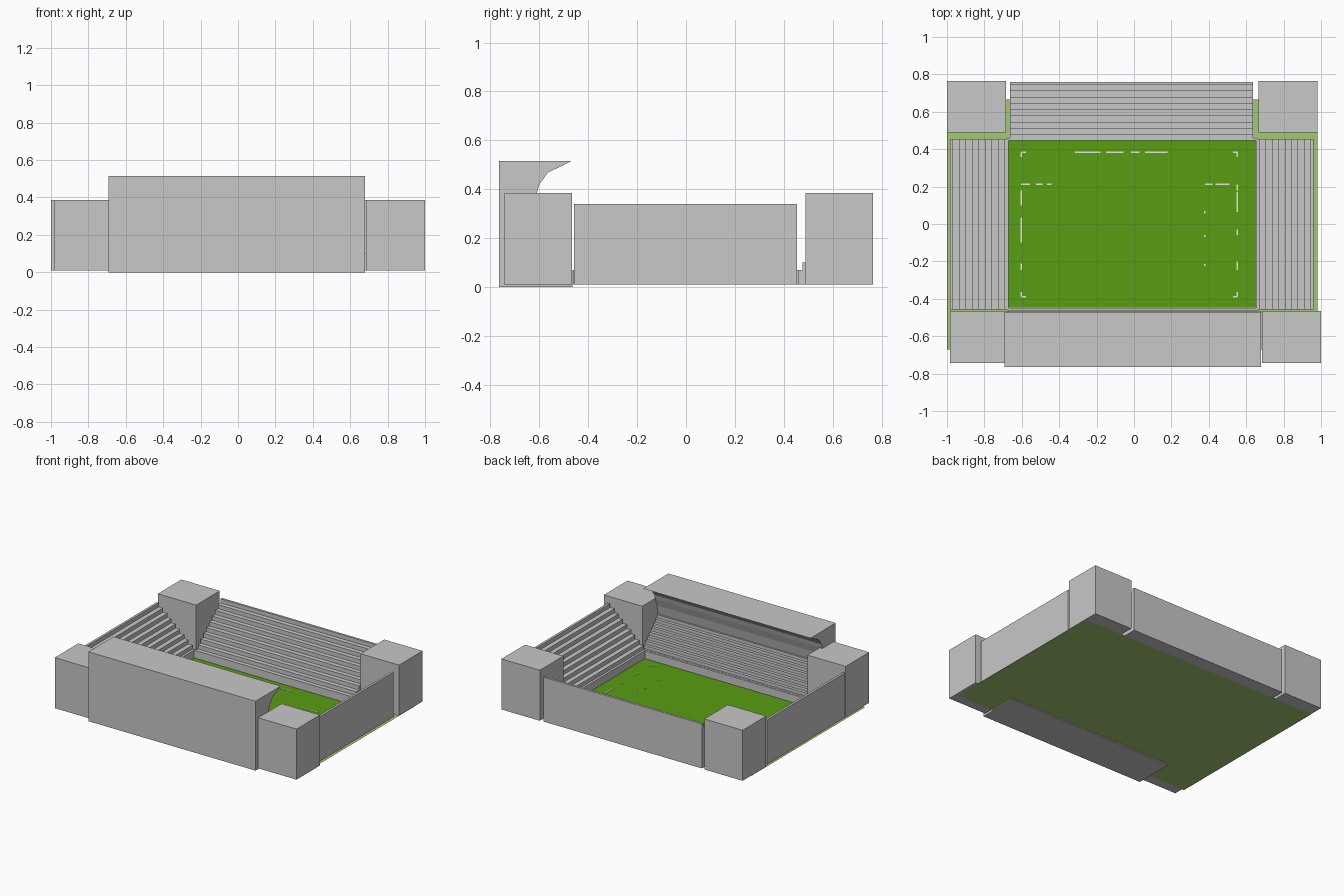
import bpy, bmesh
from mathutils import Vector

if "Cube" in bpy.data.objects:
    bpy.data.objects.remove(bpy.data.objects["Cube"])


def material(name, rgb):
    m = bpy.data.materials.new(name)
    m.diffuse_color = (*rgb, 1)
    m.use_nodes = True
    m.node_tree.nodes["Principled BSDF"].inputs["Base Color"].default_value = m.diffuse_color
    return m


GREY = material("concrete grey", (0.58, 0.58, 0.58))
PITCH = material("pitch green", (0.098, 0.345, 0.006))
GRASS = material("light grass green", (0.36, 0.58, 0.165))
WHITE = material("line white", (0.85, 0.85, 0.85))


def finish(name, bm, mat):
    if len(bm.faces) > 1:
        bmesh.ops.recalc_face_normals(bm, faces=bm.faces)
    me = bpy.data.meshes.new(name)
    bm.to_mesh(me)
    bm.free()
    me.materials.append(mat)
    ob = bpy.data.objects.new(name, me)
    bpy.context.collection.objects.link(ob)
    return ob


def add_box(bm, x0, x1, y0, y1, z0, z1):
    vs = bmesh.ops.create_cube(bm, size=1)["verts"]
    for v in vs:
        v.co = ((x0 + x1) / 2 + v.co.x * (x1 - x0),
                (y0 + y1) / 2 + v.co.y * (y1 - y0),
                (z0 + z1) / 2 + v.co.z * (z1 - z0))


def box(name, mat, *dims):
    bm = bmesh.new()
    add_box(bm, *dims)
    return finish(name, bm, mat)


def sheet(name, mat, x0, x1, y0, y1, z):
    bm = bmesh.new()
    bm.faces.new([bm.verts.new(c) for c in
                  ((x0, y0, z), (x1, y0, z), (x1, y1, z), (x0, y1, z))])
    return finish(name, bm, mat)


def prism(name, profile, a, b, axis):
    """Extrude a (depth, height) profile from a to b along the given axis."""
    bm = bmesh.new()
    pts = [(a, d, z) if axis == "x" else (d, a, z) for d, z in profile]
    face = bm.faces.new([bm.verts.new(p) for p in pts])
    ext = bmesh.ops.extrude_face_region(bm, geom=[face])
    move = Vector((b - a, 0, 0)) if axis == "x" else Vector((0, b - a, 0))
    bmesh.ops.translate(bm, vec=move,
                        verts=[g for g in ext["geom"] if isinstance(g, bmesh.types.BMVert)])
    return finish(name, bm, GREY)


def steps(d0, d1, z0, z1, n):
    """Stair outline: n rises, with half treads at both ends."""
    tread, rise = (d1 - d0) / n, (z1 - z0) / n
    pts = [(d0, z0)]
    for i in range(n):
        d = d0 + tread * (i + 0.5)
        pts += [(d, z0 + rise * i), (d, z0 + rise * (i + 1))]
    return pts + [(d1, z1)]


def terrace(name, inner, outer, a, b, axis):
    prism(name, [(inner, 0.01)] + steps(inner, outer, 0.07, 0.34, 9) + [(outer, 0.01)],
          a, b, axis)


# Ground and playing surface
sheet("ground", GRASS, -1.0, 0.98, -0.67, 0.665, 0.008)
sheet("pitch", PITCH, -0.675, 0.655, -0.447, 0.447, 0.0125)

# Stepped terraces on three sides
terrace("left_terrace", -0.672, -0.985, -0.458, 0.455, "y")
terrace("right_terrace", 0.652, 0.96, -0.458, 0.455, "y")
terrace("back_terrace", 0.46, 0.76, -0.663, 0.637, "x")

# Roofed main stand: steps, curved back wall, overhanging roof
main = [(-0.465, 0.0)] + steps(-0.465, -0.645, 0.07, 0.26, 8)
main += [(-0.63, 0.33), (-0.61, 0.385), (-0.60, 0.42), (-0.565, 0.468),
         (-0.47, 0.515), (-0.765, 0.515), (-0.765, 0.0)]
prism("main_stand", main, -0.693, 0.68, "x")

# Corner blocks
for name, x, y in (("back_left_block", -1.0, 0.488), ("back_right_block", 0.665, 0.488),
                   ("front_left_block", -0.985, -0.742), ("front_right_block", 0.685, -0.742)):
    box(name, GREY, x, x + 0.315, y, y + 0.276, 0.01, 0.385)

# Low wall along the long sides of the pitch
for name, y in (("front_low_wall", -0.462), ("back_low_wall", 0.446)):
    box(name, GREY, -0.68, 0.66, y, y + 0.014, 0.01, 0.07)

# Worn pitch markings: broken strips along x, along y, and corner ticks
W = 0.004
bm = bmesh.new()
for y, runs in ((0.383, ((-0.315, -0.18), (-0.15, -0.055), (-0.015, 0.03), (0.06, 0.18))),
                (0.213, ((-0.605, -0.555), (-0.525, -0.49), (-0.465, -0.44),
                         (0.38, 0.42), (0.435, 0.51)))):
    for a, b in runs:
        add_box(bm, a, b, y - W, y + W, 0.0125, 0.0145)
for x, runs in ((-0.602, ((0.1, 0.18), (-0.1, 0.035), (-0.245, -0.21))),
                (0.553, ((0.18, 0.21), (0.065, 0.17), (-0.06, -0.03), (-0.245, -0.2))),
                (0.378, ((0.055, 0.07), (-0.07, -0.06), (-0.225, -0.215)))):
    for a, b in runs:
        add_box(bm, x - W, x + W, a, b, 0.0125, 0.0145)
for x, sx in ((-0.602, 1), (0.553, -1)):
    for y, sy in ((0.383, -1), (-0.39, 1)):
        cx = x + sx * 0.012
        add_box(bm, cx - 0.012, cx + 0.012, y - W, y + W, 0.0125, 0.0145)
        cy = y + sy * 0.014
        add_box(bm, x - W, x + W, cy - 0.012, cy + 0.012, 0.0125, 0.0145)
finish("pitch_markings", bm, WHITE)
